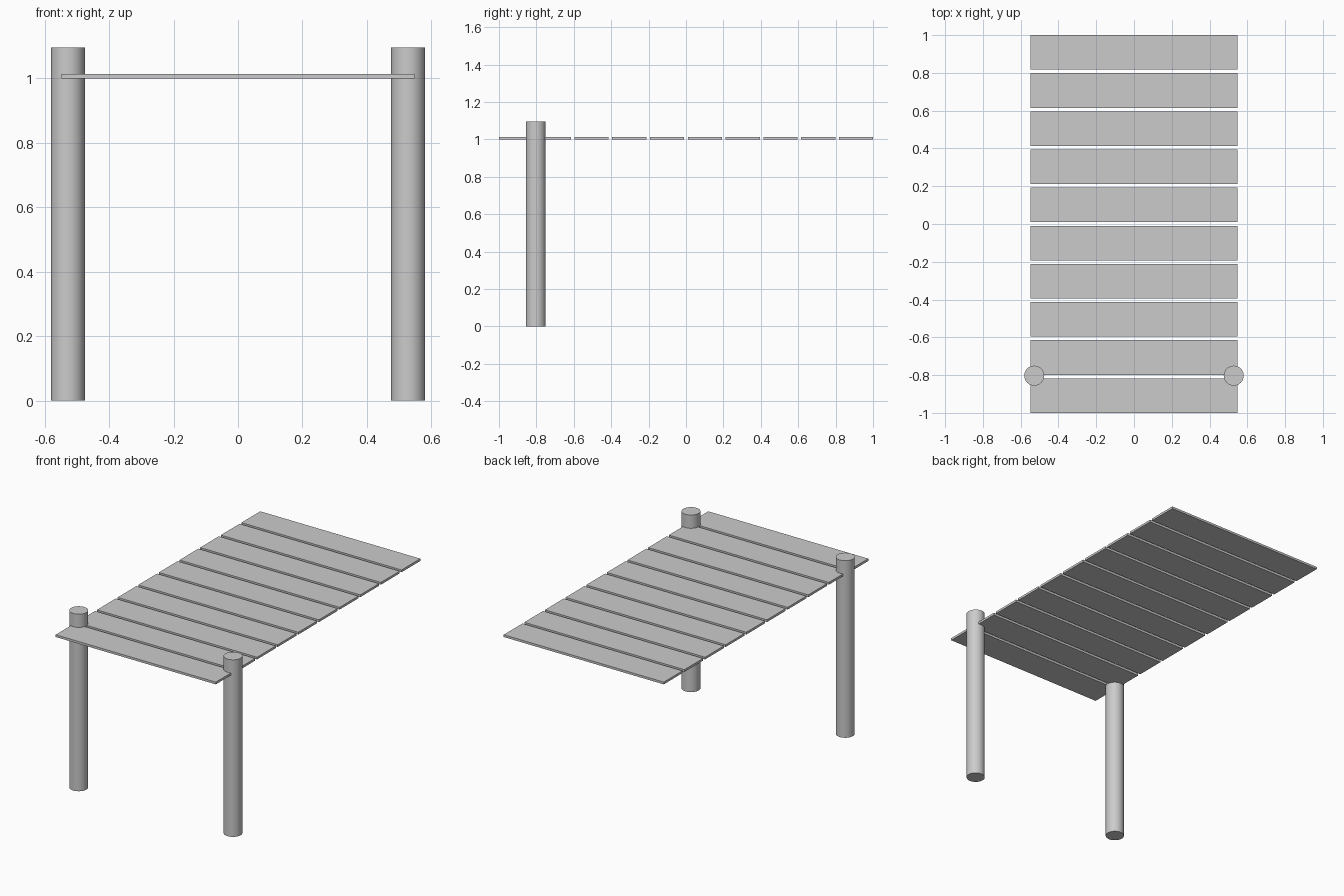
import bpy

if "Cube" in bpy.data.objects:
    bpy.data.objects.remove(bpy.data.objects["Cube"])

PLANKS, LENGTH, WIDTH, THICK = 10, 1.096, 0.183, 0.014
PITCH = (2 - WIDTH) / (PLANKS - 1)
POST_X, POST_Y, POST_R, POST_H = 0.528, -0.803, 0.053, 1.096

# Deck planks, evenly spaced along y
for i in range(PLANKS):
    y = -1 + WIDTH / 2 + i * PITCH
    bpy.ops.mesh.primitive_cube_add(size=1, location=(0, y, 1.0 + THICK / 2))
    plank = bpy.context.object
    plank.name = f"deck_plank_{i + 1}"
    plank.scale = (LENGTH, WIDTH, THICK)
    bpy.ops.object.transform_apply(location=False, rotation=False, scale=True)

# Two round posts at the front
for side, name in ((-1, "left_post"), (1, "right_post")):
    bpy.ops.mesh.primitive_cylinder_add(vertices=32, radius=POST_R, depth=POST_H,
                                        location=(side * POST_X, POST_Y, POST_H / 2))
    bpy.context.object.name = name
    bpy.ops.object.shade_smooth_by_angle()
